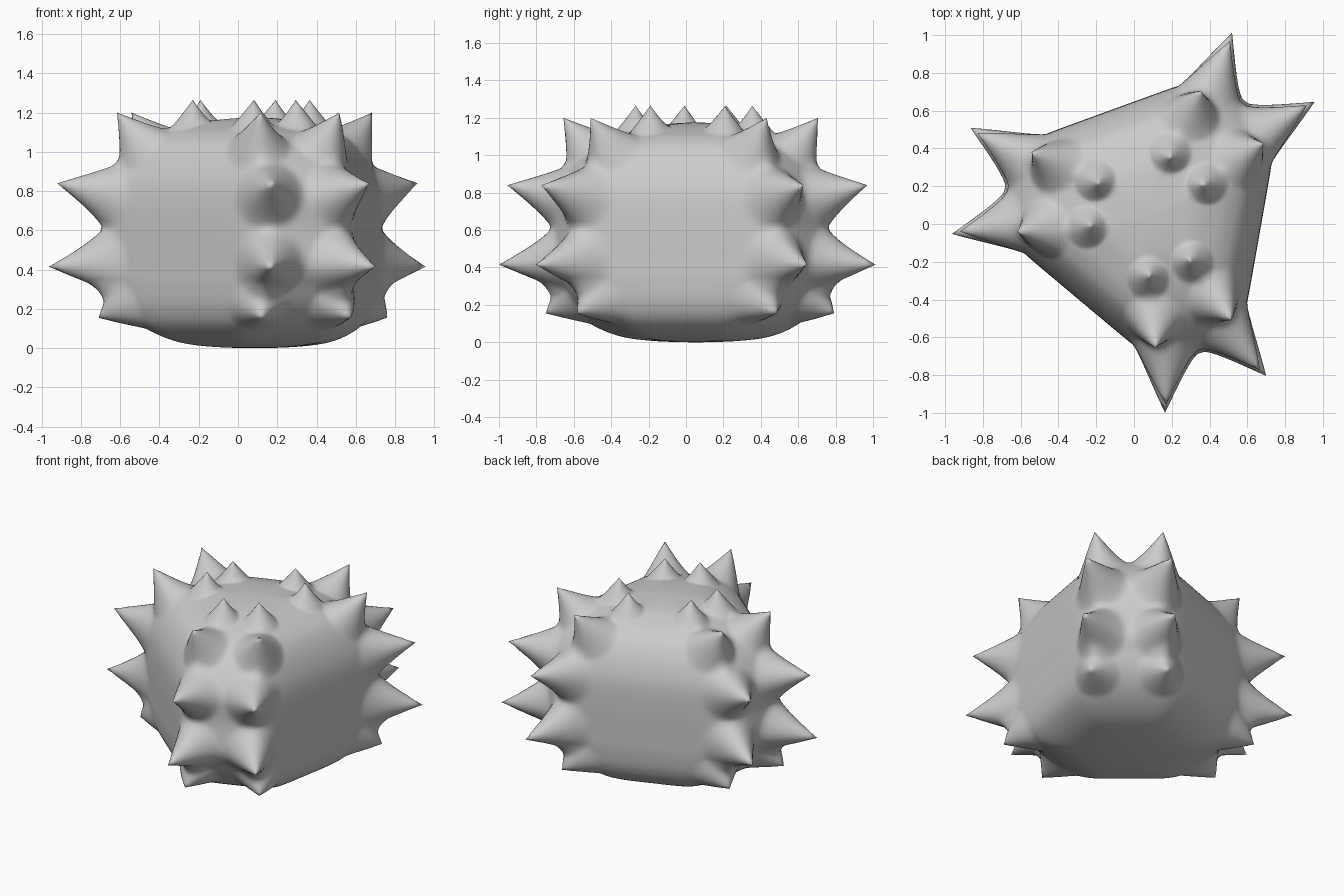
import bpy, bmesh, math
from mathutils import Vector

if "Cube" in bpy.data.objects:
    bpy.data.objects.remove(bpy.data.objects["Cube"])

CX, CY = 0.085, 0.052            # axis of the three-fold symmetry
RIDGES = [math.radians(a) for a in (50, 170, 290)]

# Profile from bottom pole to top pole: (ridge radius, z, flank radius / ridge radius)
PROFILE = [(0, 0, 1), (.24, .01, 1), (.4, .04, .98), (.55, .11, .92), (.655, .2, .855),
           (.725, .31, .8), (.78, .43, .75), (.765, .62, .77), (.76, .79, .765),
           (.69, .92, .79), (.58, 1.03, .83), (.47, 1.09, .87), (.34, 1.13, .93),
           (.2, 1.16, 1), (0, 1.175, 1)]

# Spike rows: base (radial, tangential, z), tip (radial, tangential, z), base radius, flare
ROWS = [((.63, .2, .22), (.765, .24, .155), .16, 1.25),
        ((.77, .215, .43), (1.015, .285, .415), .19, 1.4),
        ((.75, .205, .8), (.975, .265, .84), .19, 1.4),
        ((.56, .18, 1.06), (.675, .214, 1.2), .17, 1.35),
        ((.32, .125, 1.14), (.3, .113, 1.265), .115, 1.2)]


def smooth_profile(points, steps):
    """Catmull-Rom through the profile, mirrored across the axis at both poles."""
    def mirror(q):
        return (-q[0], q[1], q[2])
    p = [mirror(points[1])] + points + [mirror(points[-2])]
    out = []
    for i in range(1, len(p) - 2):
        a, b, c, d = (Vector(q) for q in p[i - 1:i + 3])
        for s in range(steps):
            t = s / steps
            out.append(0.5 * (2 * b + (c - a) * t + (2 * a - 5 * b + 4 * c - d) * t * t
                              + (3 * b - a - 3 * c + d) * t ** 3))
    return out + [Vector(points[-1])]


def section(phi, ratio, power=14):
    """Rounded triangle with cut-off corners."""
    total = 0
    for a in RIDGES:
        total += max(0, math.cos(phi - a)) ** power
        total += max(0, math.cos(phi - a - math.pi / 3) / ratio) ** power
    return total ** (-1 / power)


def place(a, rtz):
    r, t, z = rtz
    return Vector((CX + r * math.cos(a) - t * math.sin(a),
                   CY + r * math.sin(a) + t * math.cos(a), z))


# Body shell lofted around the axis
bm = bmesh.new()
N = 216
angles = [k * math.tau / N for k in range(N)]
prof = smooth_profile(PROFILE, 8)
bottom = bm.verts.new((CX, CY, prof[0].y))
rings = []
for q in prof[1:-1]:
    ring = []
    for phi in angles:
        r = q.x * section(phi, q.z)
        ring.append(bm.verts.new((CX + r * math.cos(phi), CY + r * math.sin(phi), max(0, q.y))))
    rings.append(ring)
top = bm.verts.new((CX, CY, prof[-1].y))
for k in range(N):
    j = (k + 1) % N
    bm.faces.new((bottom, rings[0][j], rings[0][k]))
    bm.faces.new((top, rings[-1][k], rings[-1][j]))
    for lo, hi in zip(rings, rings[1:]):
        bm.faces.new((lo[k], lo[j], hi[j], hi[k]))

# Flared spikes pulled out of the shell, two columns on each ridge
rest = [v.co.copy() for v in bm.verts]
verts = list(bm.verts)
for a in RIDGES:
    for side in (-1, 1):
        for base, tip, radius, flare in ROWS:
            b = place(a, (base[0], side * base[1], base[2]))
            b = min(rest, key=lambda p: (p - b).length_squared)
            pull = place(a, (tip[0], side * tip[1], tip[2])) - b
            for v, p in zip(verts, rest):
                d = (p - b).length
                if d < radius:
                    v.co += pull * (1 - d / radius) ** flare

mesh = bpy.data.meshes.new("spiky_shell")
bm.normal_update()
bm.to_mesh(mesh)
bm.free()
mesh.shade_smooth()
shell = bpy.data.objects.new("spiky_shell", mesh)
bpy.context.collection.objects.link(shell)
